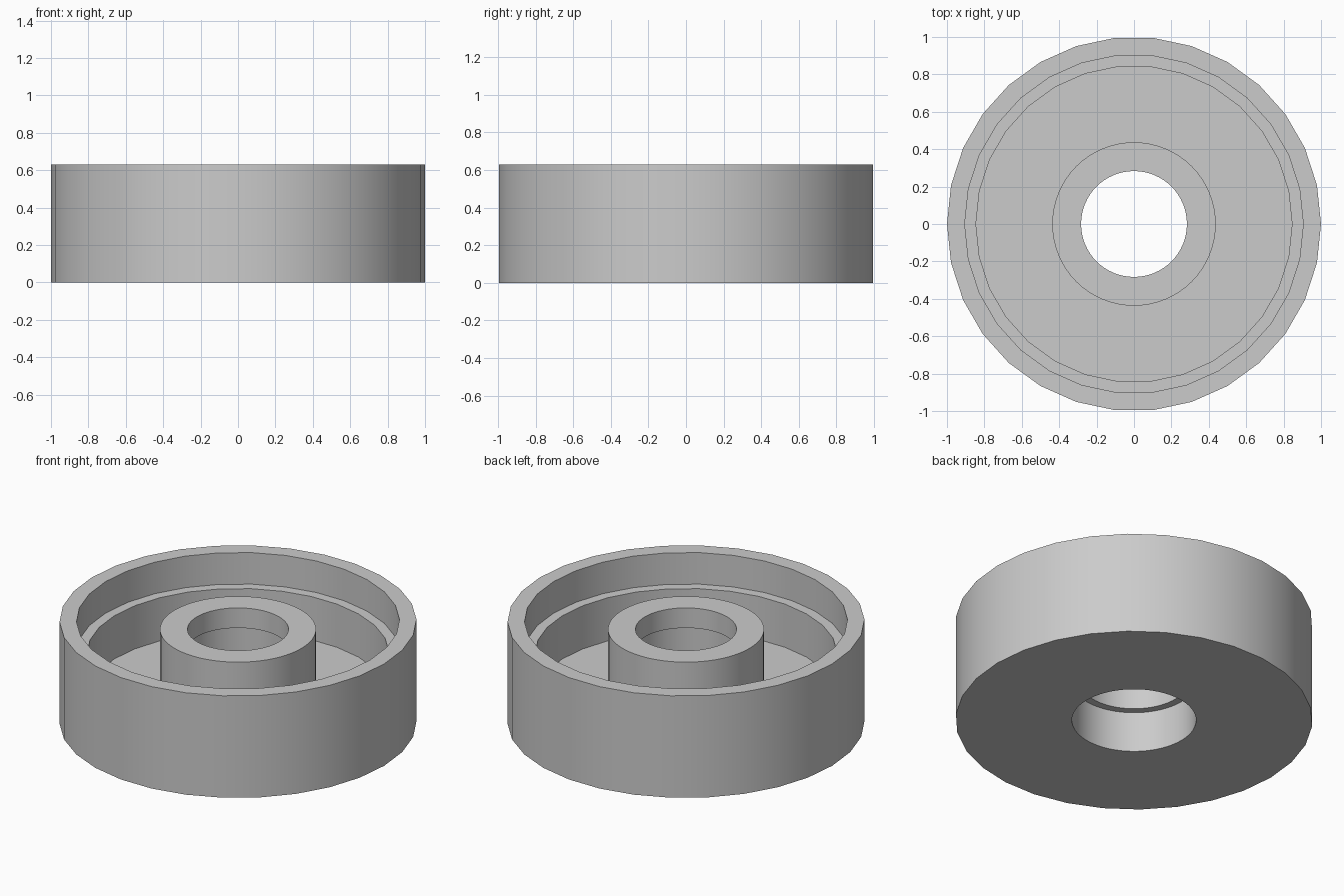
import bpy
import bmesh
from math import cos, sin, tau, radians

if "Cube" in bpy.data.objects:
    bpy.data.objects.remove(bpy.data.objects["Cube"])

# Plain grey material
grey = bpy.data.materials.new("plain grey")
grey.use_nodes = True
colour = (0.6, 0.6, 0.6, 1)
grey.diffuse_color = colour
grey.node_tree.nodes["Principled BSDF"].inputs["Base Color"].default_value = colour


def lathe(bm, profile, sides):
    """Turn (radius, height) points about z; return the first and last edge loops."""
    rings = [[bm.verts.new((r * cos(tau * i / sides), r * sin(tau * i / sides), z))
              for i in range(sides)] for r, z in profile]
    for a, b in zip(rings, rings[1:]):
        for i in range(sides):
            j = (i + 1) % sides
            bm.faces.new((a[i], a[j], b[j], b[i]))
    return [[bm.edges.get((ring[i], ring[i - 1])) for i in range(sides)]
            for ring in (rings[0], rings[-1])]


bm = bmesh.new()

# Outer wall, rim and stepped inner wall
base_edge, floor_edge = lathe(bm, [
    (1, 0), (1, 0.63), (0.905, 0.63), (0.905, 0.435),
    (0.845, 0.435), (0.845, 0.168)], 30)

# Hub with a stepped bore, widening downwards
hub_foot, bore_mouth = lathe(bm, [
    (0.437, 0.168), (0.437, 0.577), (0.283, 0.577), (0.283, 0.453),
    (0.303, 0.453), (0.303, 0.25), (0.348, 0.25), (0.348, 0)], 64)

# Recessed floor and underside
for outer, inner in ((floor_edge, hub_foot), (base_edge, bore_mouth)):
    bmesh.ops.triangle_fill(bm, edges=outer + inner, use_beauty=True)
bmesh.ops.recalc_face_normals(bm, faces=bm.faces)

mesh = bpy.data.meshes.new("wheel_hub")
bm.to_mesh(mesh)
bm.free()
mesh.materials.append(grey)
wheel = bpy.data.objects.new("wheel_hub", mesh)
bpy.context.collection.objects.link(wheel)

# Smooth round walls with crisp rims
bpy.ops.object.select_all(action="DESELECT")
wheel.select_set(True)
bpy.context.view_layer.objects.active = wheel
bpy.ops.object.shade_smooth_by_angle(angle=radians(30))
